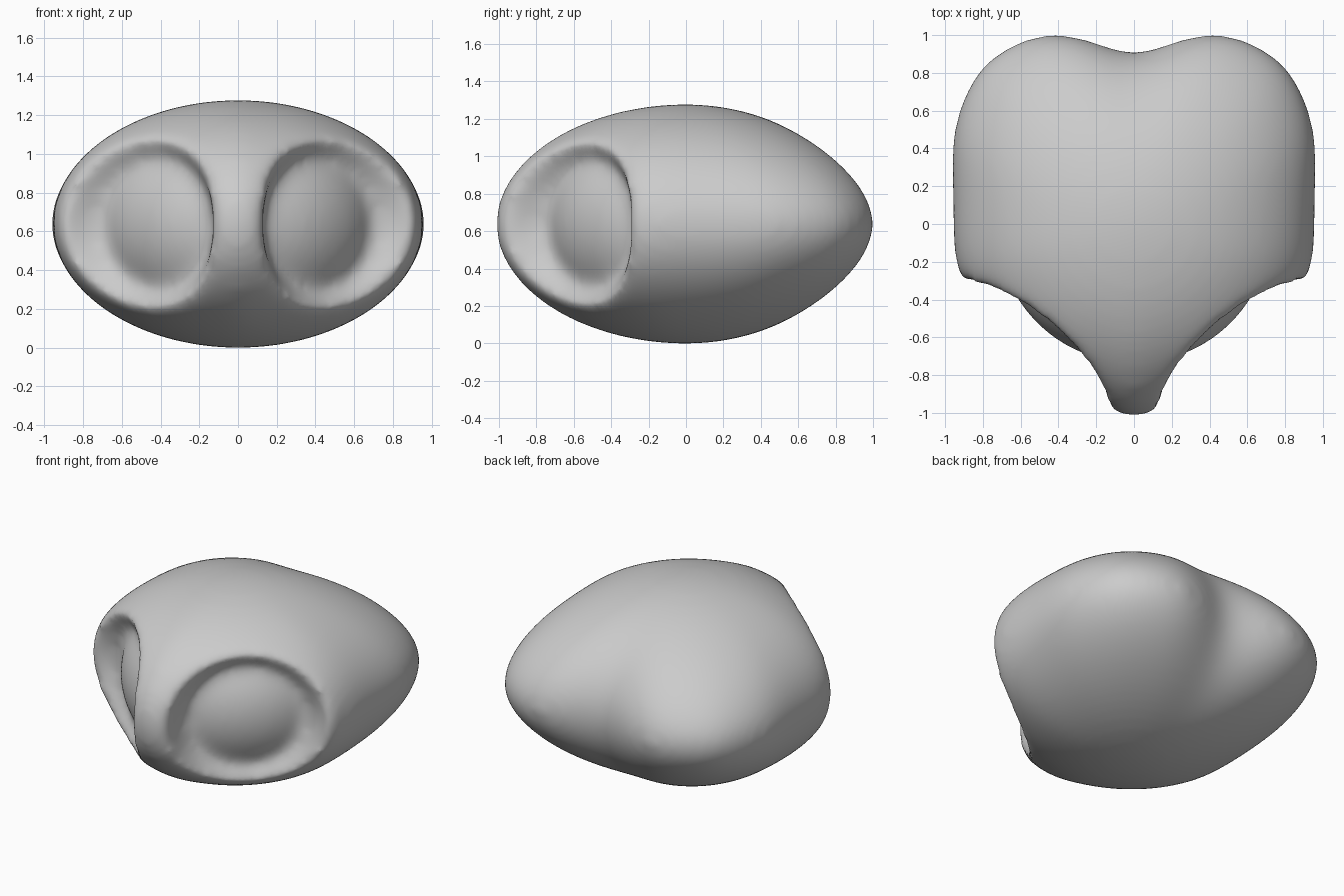
import bpy, bmesh, math
from mathutils import Vector

cube = bpy.data.objects.get("Cube")
if cube:
    bpy.data.objects.remove(cube)

clay = bpy.data.materials.new("grey_clay")
clay.use_nodes = True
colour = (0.6, 0.6, 0.6, 1)
clay.diffuse_color = colour
clay.node_tree.nodes["Principled BSDF"].inputs["Base Color"].default_value = colour

HALF_HEIGHT = 0.643

# Half of the heart-shaped waist, from the front tip round to the back cleft
half = [(0, -1.04), (0.1, -1.0), (0.45, -0.88), (0.74, -0.63), (0.9, -0.36),
        (0.965, -0.18), (0.96, 0.1), (0.975, 0.38), (0.955, 0.54), (0.9, 0.71),
        (0.8, 0.87), (0.62, 0.98), (0.42, 1.03), (0.2, 0.97), (0, 0.88)]
outline = [Vector(p) for p in half + [(-x, y) for x, y in half[-2:0:-1]]]


def ring_point(p, t):
    """Waist point moved to height t (-1..1), rounding off towards the poles."""
    disc = p.normalized() * 0.96 + Vector((0, -0.05))
    return p.lerp(disc, abs(t) ** 1.6) * math.sqrt(1 - t * t)


# Body: stacked rings with a pole at each end
bm = bmesh.new()
rows = 20
rings = []
for i in range(1, rows):
    t = -math.cos(math.pi * i / rows)
    rings.append([bm.verts.new((*ring_point(p, t), HALF_HEIGHT * t)) for p in outline])
n = len(outline)
for low, high in zip(rings, rings[1:]):
    for j in range(n):
        k = (j + 1) % n
        bm.faces.new((low[j], low[k], high[k], high[j]))
for ring, z in ((rings[0], -HALF_HEIGHT), (rings[-1], HALF_HEIGHT)):
    pole = bm.verts.new((0, 0, z))
    for j in range(n):
        bm.faces.new((ring[j], ring[(j + 1) % n], pole))
bmesh.ops.recalc_face_normals(bm, faces=bm.faces)
mesh = bpy.data.meshes.new("body")
bm.to_mesh(mesh)
bm.free()
body = bpy.data.objects.new("body", mesh)
bpy.context.collection.objects.link(body)
body.modifiers.new("round", "SUBSURF").levels = 2

helpers = []


def combine_ball(name, operation, radius, height, location):
    """Add or cut a ball, squashed to a half height, with a boolean on the body."""
    bpy.ops.mesh.primitive_uv_sphere_add(segments=64, ring_count=32, radius=radius,
                                         location=location)
    ball = bpy.context.object
    ball.name = name
    ball.scale.z = height / radius
    ball.hide_render = True
    helpers.append(ball)
    boolean = body.modifiers.new(name, "BOOLEAN")
    boolean.operation = operation
    boolean.object = ball


# Round hollows beside the front ridge, with the core bulging into their floors
combine_ball("left_hollow_cutter", "DIFFERENCE", 0.56, 0.56, (0.68, -0.82, 0))
combine_ball("right_hollow_cutter", "DIFFERENCE", 0.56, 0.56, (-0.68, -0.82, 0))
combine_ball("core", "UNION", 0.73, 0.62, (0, -0.01, 0))

# Soften the rims into one continuous skin
skin = body.modifiers.new("skin", "REMESH")
skin.mode = "VOXEL"
skin.voxel_size = 0.025
soften = body.modifiers.new("soften", "SMOOTH")
soften.factor = 0.5
soften.iterations = 45

# Bake the modifiers and stand the body on the ground
graph = bpy.context.evaluated_depsgraph_get()
graph.update()
baked = bpy.data.meshes.new_from_object(body.evaluated_get(graph))
body.modifiers.clear()
body.data = baked
for ball in helpers:
    bpy.data.objects.remove(ball)
body.location.z = -min(v.co.z for v in baked.vertices)

baked.materials.clear()
baked.materials.append(clay)
baked.shade_smooth()
